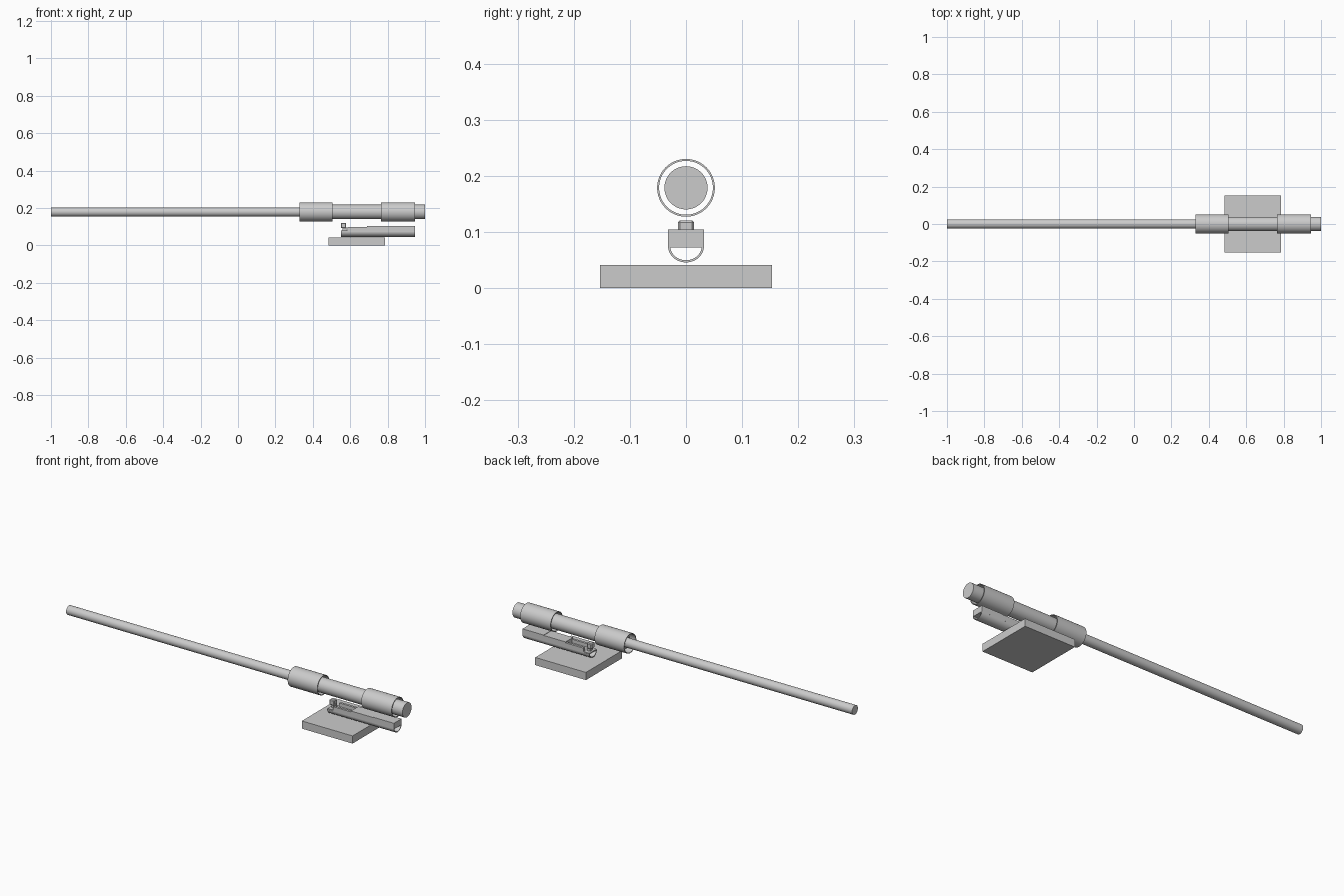
import bpy, bmesh, math

old = bpy.data.objects.get("Cube")
if old:
    bpy.data.objects.remove(old, do_unlink=True)

grey = bpy.data.materials.new("plain grey")
grey.use_nodes = True
colour = (0.6, 0.6, 0.6, 1)
grey.diffuse_color = colour
grey.node_tree.nodes["Principled BSDF"].inputs["Base Color"].default_value = colour

AXIS_Z = 0.179


def finish(name, bm, smooth=False):
    bmesh.ops.recalc_face_normals(bm, faces=bm.faces)
    mesh = bpy.data.meshes.new(name)
    bm.to_mesh(mesh)
    bm.free()
    mesh.materials.append(grey)
    obj = bpy.data.objects.new(name, mesh)
    bpy.context.collection.objects.link(obj)
    if smooth:
        bpy.ops.object.select_all(action="DESELECT")
        obj.select_set(True)
        bpy.context.view_layer.objects.active = obj
        bpy.ops.object.shade_smooth_by_angle(angle=math.radians(35))
    return obj


def box(name, x, y, z, bevel=0):
    """Box between pairs of limits on each axis."""
    bm = bmesh.new()
    bmesh.ops.create_cube(bm, size=1)
    for v in bm.verts:
        v.co = [lim[0] + (c + 0.5) * (lim[1] - lim[0])
                for lim, c in zip((x, y, z), v.co)]
    obj = finish(name, bm)
    if bevel:
        mod = obj.modifiers.new("chamfer", "BEVEL")
        mod.width = bevel
        mod.segments = 1
    return obj


def extrude_x(name, outline, x0, x1):
    """Sweep a closed y-z outline along x."""
    bm = bmesh.new()
    face = bm.faces.new([bm.verts.new((x0, y, z)) for y, z in outline])
    result = bmesh.ops.extrude_face_region(bm, geom=[face])
    moved = [g for g in result["geom"] if isinstance(g, bmesh.types.BMVert)]
    bmesh.ops.translate(bm, verts=moved, vec=(x1 - x0, 0, 0))
    return finish(name, bm, smooth=True)


def rod(name, x0, x1, radius, sides=48):
    ring = [(radius * math.cos(math.tau * i / sides),
             AXIS_Z + radius * math.sin(math.tau * i / sides)) for i in range(sides)]
    return extrude_x(name, ring, x0, x1)


def sleeve(name, x0, x1, outer, inner, sides=48):
    """Open tube: a rectangular section spun about the barrel axis."""
    bm = bmesh.new()
    section = [(x0, outer), (x1, outer), (x1, inner), (x0, inner)]
    rings = []
    for i in range(sides):
        a = math.tau * i / sides
        rings.append([bm.verts.new((x, r * math.cos(a), AXIS_Z + r * math.sin(a)))
                      for x, r in section])
    for i in range(sides):
        a, b = rings[i], rings[(i + 1) % sides]
        for j in range(4):
            k = (j + 1) % 4
            bm.faces.new((a[j], a[k], b[k], b[j]))
    return finish(name, bm, smooth=True)


# Long barrel and thicker receiver tube
rod("barrel", -1.0, 0.40, 0.0245)
rod("receiver_tube", 0.36, 1.0, 0.0385)
sleeve("front_sleeve", 0.33, 0.505, 0.0515, 0.048)
sleeve("rear_sleeve", 0.765, 0.945, 0.0515, 0.048)

# Base plate
box("base_plate", (0.485, 0.785), (-0.153, 0.153), (0, 0.041))

# Thin curved trough under the carrier
arc = [math.pi * (1 + i / 24) for i in range(25)]
outer = [(0.032 * math.cos(a), 0.075 + 0.029 * math.sin(a)) for a in arc]
inner = [(0.028 * math.cos(a), 0.075 + 0.025 * math.sin(a)) for a in reversed(arc)]
extrude_x("trough", outer + inner, 0.55, 0.945)

# Carrier blocks
box("rear_block", (0.82, 0.945), (-0.032, 0.032), (0.073, 0.105))
box("middle_block", (0.69, 0.82), (-0.032, 0.032), (0.073, 0.103))
box("carrier_floor", (0.55, 0.69), (-0.030, 0.030), (0.073, 0.079))
for side, label in ((1, "left"), (-1, "right")):
    box(label + "_rail", (0.585, 0.69), sorted((side * 0.020, side * 0.032)),
        (0.073, 0.098))

# Upright post with a chamfered head
box("post_stem", (0.56, 0.58), (-0.010, 0.010), (0.076, 0.098))
box("post_head", (0.55, 0.578), (-0.0145, 0.0145), (0.092, 0.121), bevel=0.004)
